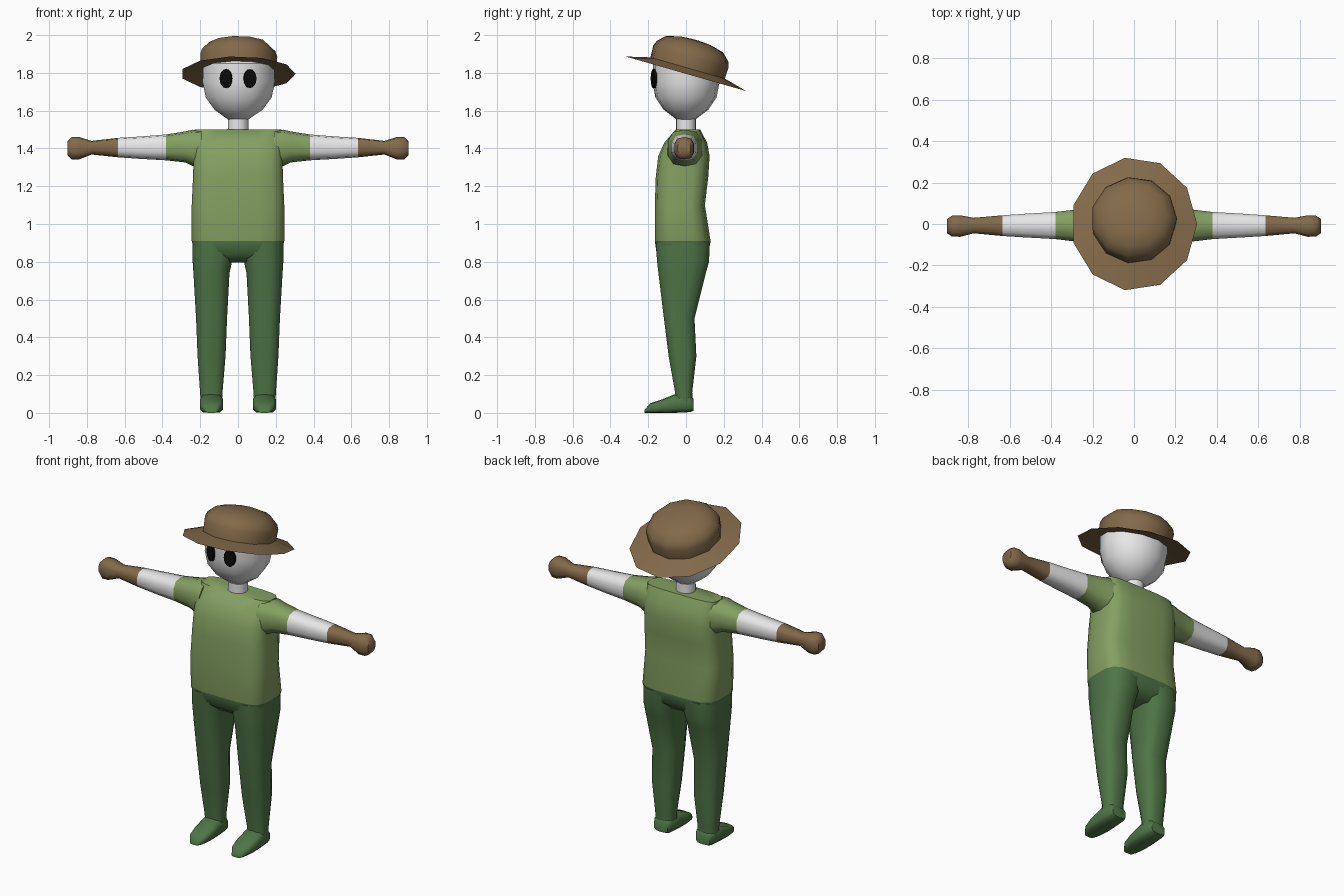
import bpy, bmesh, math
from mathutils import Matrix

if "Cube" in bpy.data.objects:
    bpy.data.objects.remove(bpy.data.objects["Cube"])


def mat(name, rgb):
    m = bpy.data.materials.new(name)
    m.diffuse_color = (*rgb, 1)
    m.use_nodes = True
    m.node_tree.nodes["Principled BSDF"].inputs["Base Color"].default_value = m.diffuse_color
    return m


WHITE = mat("white", (0.80, 0.80, 0.80))
BROWN = mat("brown", (0.225, 0.143, 0.067))
SHIRT = mat("light_green", (0.23, 0.35, 0.12))
PANTS = mat("dark_green", (0.078, 0.178, 0.062))
BLACK = mat("black", (0.003, 0.003, 0.003))


def finish(name, bm, mats, rule=None, angle=50):
    bmesh.ops.recalc_face_normals(bm, faces=bm.faces[:])
    me = bpy.data.meshes.new(name)
    bm.to_mesh(me)
    bm.free()
    for m in mats:
        me.materials.append(m)
    if rule:
        for p in me.polygons:
            p.material_index = rule(p.center)
    ob = bpy.data.objects.new(name, me)
    bpy.context.collection.objects.link(ob)
    bpy.ops.object.select_all(action='DESELECT')
    ob.select_set(True)
    bpy.context.view_layer.objects.active = ob
    bpy.ops.object.shade_smooth_by_angle(angle=math.radians(angle))
    return ob


def skin(rings, bm):
    """Join rings of points with quads and close both ends."""
    vs = [[bm.verts.new(p) for p in r] for r in rings]
    n = len(vs[0])
    for a, b in zip(vs, vs[1:]):
        for i in range(n):
            j = (i + 1) % n
            bm.faces.new((a[i], a[j], b[j], b[i]))
    bm.faces.new(vs[0])
    bm.faces.new(vs[-1])


def loft(name, axis, secs, mats, rule=None, n=12, box=1.0, side=1):
    """Sections are (position, u0, u1, v0, v1); box < 1 squares the outline."""
    rings = []
    for t, u0, u1, v0, v1 in secs:
        ring = []
        for i in range(n):
            a = 2 * math.pi * (i + 0.5) / n
            c, s = math.cos(a), math.sin(a)
            k = math.cos(math.pi / n)
            c = math.copysign(min(1, abs(c) / k) ** box, c)
            s = math.copysign(min(1, abs(s) / k) ** box, s)
            u = (u0 + u1) / 2 + c * (u1 - u0) / 2
            v = (v0 + v1) / 2 + s * (v1 - v0) / 2
            x, y, z = {'x': (t, u, v), 'y': (u, t, v), 'z': (u, v, t)}[axis]
            ring.append((x * side, y, z))
        rings.append(ring)
    bm = bmesh.new()
    skin(rings, bm)
    return finish(name, bm, mats, rule)


def lathe(name, profile, mats, matrix, n=11, angle=50):
    """Profile rows are (x radius, y radius, height)."""
    rings = [[matrix @ Matrix.Translation((rx * math.cos(2 * math.pi * i / n),
                                           ry * math.sin(2 * math.pi * i / n), h)).translation
              for i in range(n)] for rx, ry, h in profile]
    bm = bmesh.new()
    skin(rings, bm)
    return finish(name, bm, mats, None, angle)


# Torso: shirt above the waist, trousers below
loft("torso", 'z', [
    (0.795, -0.09, 0.09, -0.10, 0.07),
    (0.84, -0.225, 0.225, -0.155, 0.118),
    (0.91, -0.245, 0.245, -0.165, 0.13),
    (1.10, -0.245, 0.245, -0.165, 0.10),
    (1.25, -0.238, 0.238, -0.160, 0.118),
    (1.36, -0.235, 0.235, -0.147, 0.125),
    (1.43, -0.235, 0.235, -0.115, 0.112),
    (1.50, -0.23, 0.23, -0.055, 0.075)],
    [SHIRT, PANTS], lambda c: 0 if c.z > 0.91 else 1, n=16, box=0.5)

for side, label in ((-1, "left"), (1, "right")):
    # Arm: sleeve, bare forearm, glove with a rounded fist
    loft(label + "_arm", 'x', [
        (0.19, -0.10, 0.09, 1.30, 1.497),
        (0.24, -0.095, 0.08, 1.307, 1.499),
        (0.28, -0.085, 0.07, 1.326, 1.490),
        (0.38, -0.073, 0.058, 1.337, 1.474),
        (0.52, -0.065, 0.05, 1.345, 1.463),
        (0.635, -0.058, 0.042, 1.353, 1.456),
        (0.775, -0.045, 0.030, 1.368, 1.440),
        (0.84, -0.062, 0.042, 1.342, 1.460),
        (0.88, -0.060, 0.040, 1.342, 1.460),
        (0.903, -0.045, 0.025, 1.365, 1.437)],
        [SHIRT, WHITE, BROWN],
        lambda c: 0 if abs(c.x) < 0.38 else 1 if abs(c.x) < 0.635 else 2,
        n=10, box=0.8, side=side)
    # Trouser leg
    loft(label + "_leg", 'z', [
        (0.90, 0.003, 0.242, -0.160, 0.126),
        (0.80, 0.032, 0.240, -0.153, 0.122),
        (0.74, 0.045, 0.236, -0.146, 0.105),
        (0.50, 0.058, 0.222, -0.117, 0.045),
        (0.30, 0.066, 0.214, -0.092, 0.055),
        (0.11, 0.082, 0.201, -0.058, 0.033),
        (0.05, 0.085, 0.197, -0.058, 0.035)],
        [PANTS], n=12, box=0.72, side=side)
    # Shoe
    loft(label + "_shoe", 'y', [
        (0.040, 0.095, 0.185, 0.010, 0.075),
        (0.020, 0.083, 0.197, 0.004, 0.095),
        (-0.06, 0.080, 0.200, 0.0, 0.098),
        (-0.13, 0.080, 0.200, 0.0, 0.070),
        (-0.19, 0.092, 0.188, 0.0, 0.050),
        (-0.22, 0.112, 0.168, 0.0, 0.016)],
        [PANTS], n=10, box=0.6, side=side)
    # Eye plate
    bm = bmesh.new()
    turn = math.radians(11 if side > 0 else -22)
    place = (Matrix.Translation((side * 0.063, -0.167, 1.77))
             @ Matrix.Rotation(turn, 4, 'Z') @ Matrix.Rotation(math.pi / 2, 4, 'X')
             @ Matrix.Diagonal((0.034, 0.05, 0.016, 1)))
    bmesh.ops.create_cone(bm, cap_ends=True, segments=16, radius1=1, radius2=1,
                          depth=1, matrix=place)
    finish(label + "_eye", bm, [BLACK])

# Neck and head
lathe("neck", [(0.057, 0.054, 1.48), (0.055, 0.054, 1.58)], [WHITE], Matrix())
lathe("head", [(r, r * 0.92, z) for r, z in (
    (0.05, 1.55), (0.13, 1.605), (0.178, 1.67), (0.195, 1.75),
    (0.192, 1.85), (0.12, 1.90))], [WHITE], Matrix())

# Tilted hat: underside, brim edge, crown
lathe("hat", [
    (0.17, 0.17, 0.022), (0.305, 0.336, 0.0), (0.205, 0.207, 0.032),
    (0.208, 0.210, 0.095), (0.197, 0.199, 0.125), (0.157, 0.159, 0.163),
    (0.085, 0.085, 0.182), (0.02, 0.02, 0.187)], [BROWN],
    Matrix.Translation((0, 0, 1.795)) @ Matrix.Rotation(math.radians(-16), 4, 'X'))
